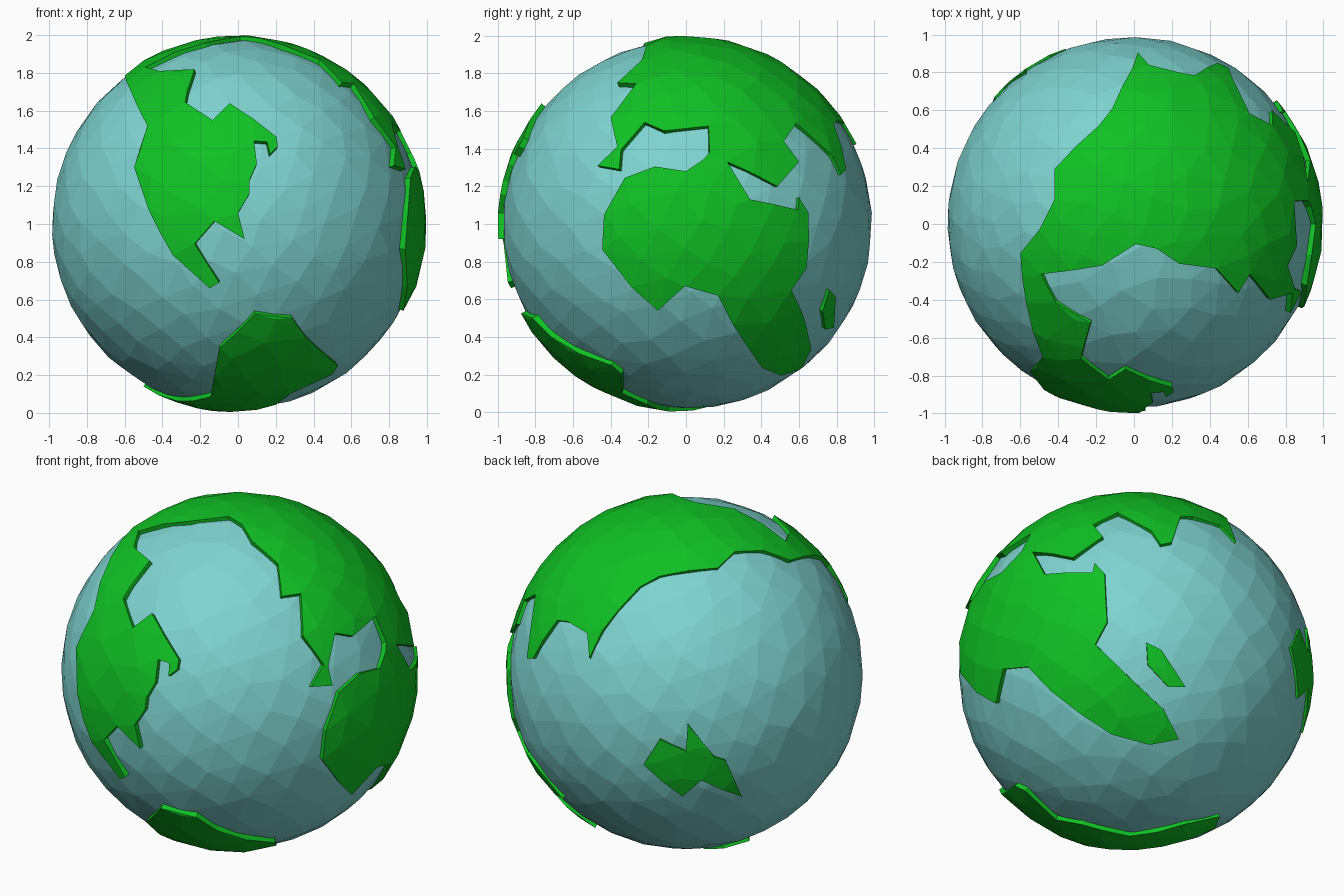
import bpy, bmesh, math, random
from mathutils import Vector
from mathutils.geometry import delaunay_2d_cdt

if "Cube" in bpy.data.objects:
    bpy.data.objects.remove(bpy.data.objects["Cube"])

random.seed(4)
CENTRE = Vector((0, 0, 1))


def material(name, rgb):
    m = bpy.data.materials.new(name)
    m.diffuse_color = (*rgb, 1)
    m.use_nodes = True
    m.node_tree.nodes["Principled BSDF"].inputs["Base Color"].default_value = m.diffuse_color
    return m


def finish(bm, name, mat, loc):
    me = bpy.data.meshes.new(name)
    bm.to_mesh(me)
    bm.free()
    me.materials.append(mat)
    ob = bpy.data.objects.new(name, me)
    ob.location = loc
    bpy.context.collection.objects.link(ob)


def seen(az, el, pts):
    """Directions on the unit globe from flat points seen at an azimuth and elevation."""
    a, e = math.radians(az), math.radians(el)
    h = Vector((math.sin(a), -math.cos(a), 0))
    right = Vector((math.cos(a), math.sin(a), 0))
    cam = h * math.cos(e) + Vector((0, 0, math.sin(e)))
    up = -h * math.sin(e) + Vector((0, 0, math.cos(e)))
    return [(right * u + up * v + cam * math.sqrt(max(0, 1 - u * u - v * v))).normalized()
            for u, v in pts]


def land(name, outline, mat, top=1.0, base=0.94):
    """Faceted raised plate on the globe inside a coast outline."""
    coast = []
    for p, q in zip(outline, outline[1:] + outline[:1]):
        coast.append(p)
        if (p - q).length > 0.27:
            coast.append((p + q).normalized())
    axis = sum(outline, Vector()).normalized()
    if len(outline) > 40:
        axis = Vector((0.3, -0.2, 0.9)).normalized()
    rot = axis.rotation_difference(Vector((0, 0, 1)))
    inner = [d for d in dots if (rot @ d).z > -0.9
             and min((d - c).length for c in coast) > 0.075]
    flat = []
    for d in coast + inner:
        r = rot @ d
        flat.append(Vector((r.x, r.y)) / (1 + r.z))
    verts, _, faces, *_ = delaunay_2d_cdt(flat, [], [list(range(len(coast)))], 1, 1e-5)
    bm = bmesh.new()
    made = {}
    for f in faces:
        for i in f:
            if i not in made:
                x, y = verts[i]
                s = x * x + y * y
                d = rot.inverted() @ (Vector((2 * x, 2 * y, 1 - s)) / (1 + s))
                made[i] = bm.verts.new(d * top)
        face = bm.faces.new([made[i] for i in f])
        face.normal_update()
        if face.normal.dot(face.calc_center_median()) < 0:
            face.normal_flip()
    # coastal cliff going down into the sea
    rim = [e for e in bm.edges if e.is_boundary]
    ext = bmesh.ops.extrude_edge_only(bm, edges=rim)
    for v in ext["geom"]:
        if isinstance(v, bmesh.types.BMVert):
            v.co *= base / top
    finish(bm, name, mat, CENTRE)


sea_blue = material("sea blue", (0.21, 0.65, 0.63))
land_green = material("land green", (0.005, 0.53, 0.018))

# irregular, even scatter of facet corners over the globe
N = 420
dots = []
for i in range(N):
    z = 1 - (2 * i + 1) / N
    r, t = math.sqrt(1 - z * z), i * math.pi * (3 - math.sqrt(5))
    j = Vector([random.uniform(-0.03, 0.03) for _ in range(3)])
    dots.append((Vector((r * math.cos(t), r * math.sin(t), z)) + j).normalized())

# ocean ball
bm = bmesh.new()
for d in dots:
    bm.verts.new(d * 0.98)
bmesh.ops.convex_hull(bm, input=bm.verts)
bmesh.ops.recalc_face_normals(bm, faces=bm.faces)
finish(bm, "ocean", sea_blue, CENTRE + Vector((-0.006, 0.008, 0)))

# main continent: west land, polar bridge, south-east land, far north coast
west = seen(0, 0, [
    (-.6, .785), (-.57, .71), (-.48, .52), (-.55, .30), (-.475, .08), (-.345, -.165),
    (-.15, -.34), (-.10, -.31), (-.23, -.105), (-.125, .015), (.035, -.08), (.0, .06),
    (.06, .16), (.06, .23), (.10, .32), (.085, .44), (.155, .435), (.17, .37),
    (.21, .41), (.205, .46), (-.045, .64), (-.135, .55), (-.28, .645), (-.23, .82),
    (-.415, .81)])
polar = seen(0, 90, [(-.49, -.265), (-.17, -.22), (.01, -.106), (.12, -.13),
                     (.24, -.21), (.435, -.235)])
east = seen(90, 0, [
    (-.365, .75), (-.265, .745), (-.40, .565), (-.365, .41), (-.47, .31), (-.355, .29),
    (-.345, .395), (-.22, .54), (-.115, .495), (.12, .52), (.125, .38), (.09, .34), (0, .28),
    (-.165, .305), (-.325, .245), (-.435, .05), (-.445, -.135), (-.29, -.335),
    (-.15, -.46), (-.005, -.33), (.17, -.38), (.25, -.535), (.405, -.765),
    (.505, -.805), (.61, -.77), (.665, -.665), (.56, -.35), (.64, -.235), (.65, .06),
    (.60, .14), (.595, .075), (.34, .13), (.22, .33), (.485, .20), (.60, .33),
    (.52, .44), (.585, .535), (.77, .37), (.825, .265), (.85, .29), (.785, .53)])
north = seen(0, 90, [(.24, .80), (.08, .84), (.02, .905), (-.01, .82), (-.115, .61),
                     (-.185, .52), (-.42, .29), (-.42, .13), (-.50, -.03)])
land("main_continent", west + polar + east + north, land_green)

# southern continent around the bottom
south = seen(0, 0, [(-.145, -.915), (-.10, -.66), (.09, -.475), (.29, -.50),
                    (.36, -.60), (.53, -.75)])
south += seen(0, -90, [(.50, .34), (.28, .34), (.2, .21), (.1, .15), (-.04, .09),
                       (-.23, -.16), (-.42, -.24), (-.50, -.10), (-.32, .14)])
land("southern_continent", south, land_green)

# islands
land("eastern_island", seen(90, 0, [(.76, -.35), (.795, -.385), (.785, -.55),
                                    (.74, -.56), (.725, -.465)]), land_green)
land("far_island", seen(215, 25, [
    (-.235, -.514), (-.145, -.374), (0, -.44), (.01, -.29), (.155, -.47), (.22, -.49),
    (.31, -.69), (.085, -.60), (-.02, -.69)]), land_green)
